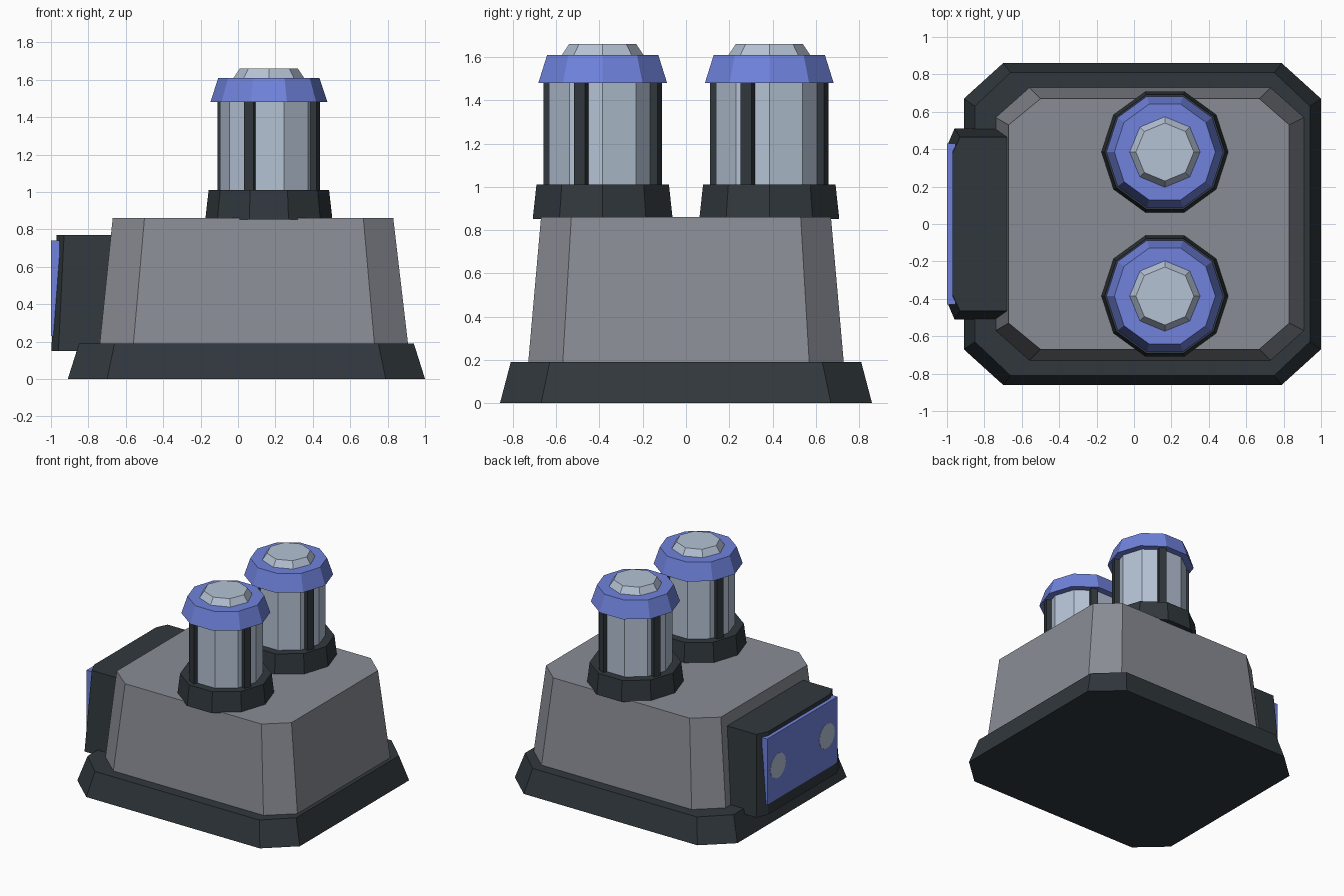
import bpy, bmesh, math
from mathutils import Matrix

if "Cube" in bpy.data.objects:
    bpy.data.objects.remove(bpy.data.objects["Cube"])


def material(name, rgb):
    m = bpy.data.materials.new(name)
    m.diffuse_color = (*rgb, 1)
    m.use_nodes = True
    m.node_tree.nodes["Principled BSDF"].inputs["Base Color"].default_value = m.diffuse_color
    return m


DARK = material("dark slate", (0.030, 0.039, 0.046))
GREY = material("body grey", (0.255, 0.265, 0.30))
LIGHT = material("pale steel", (0.46, 0.54, 0.66))
BLUE = material("blue", (0.16, 0.225, 0.72))


def finish(name, bm, mat):
    bmesh.ops.recalc_face_normals(bm, faces=bm.faces)
    me = bpy.data.meshes.new(name)
    bm.to_mesh(me)
    bm.free()
    me.materials.append(mat)
    ob = bpy.data.objects.new(name, me)
    bpy.context.collection.objects.link(ob)
    return ob


def loft(name, outlines, mat):
    """Skin a stack of (z, xy outline) sections and cap both ends."""
    bm = bmesh.new()
    rings = [[bm.verts.new((x, y, z)) for x, y in pts] for z, pts in outlines]
    for a, b in zip(rings, rings[1:]):
        for i in range(len(a)):
            j = (i + 1) % len(a)
            bm.faces.new((a[i], a[j], b[j], b[i]))
    bm.faces.new(rings[0][::-1])
    bm.faces.new(rings[-1])
    return finish(name, bm, mat)


def octagon(x0, x1, y, cx0, cx1, cy):
    """Rectangle with cut corners."""
    return [(cx0, -y), (cx1, -y), (x1, -cy), (x1, cy),
            (cx1, y), (cx0, y), (x0, cy), (x0, -cy)]


def ngon(n, r, cx, cy):
    return [(cx + r * math.cos(math.tau * i / n),
             cy + r * math.sin(math.tau * i / n)) for i in range(n)]


def block(name, matrix, mat):
    bm = bmesh.new()
    bmesh.ops.create_cube(bm, size=1, matrix=matrix)
    return finish(name, bm, mat)


def box(name, lo, hi, mat):
    mid = [(a + b) / 2 for a, b in zip(lo, hi)]
    size = [b - a for a, b in zip(lo, hi)]
    return block(name, Matrix.Translation(mid) @ Matrix.Diagonal((*size, 1)), mat)


# Plinth and main housing
loft("plinth", [(0, octagon(-0.91, 1.0, 0.86, -0.70, 0.79, 0.67)),
                (0.19, octagon(-0.85, 0.94, 0.81, -0.66, 0.75, 0.63))], DARK)
loft("housing", [(0.18, octagon(-0.74, 0.91, 0.73, -0.56, 0.73, 0.57)),
                 (0.86, octagon(-0.67, 0.83, 0.67, -0.50, 0.67, 0.53))], GREY)


# Side cabinet with cut outer corners, leaning inward
def cabinet_outline(front, corner, y, cy):
    return [(-0.62, y), (corner, y), (front, cy), (front, -cy), (corner, -y), (-0.62, -y)]


loft("side_cabinet", [(0.15, cabinet_outline(-0.998, -0.96, 0.51, 0.42)),
                      (0.77, cabinet_outline(-0.97, -0.93, 0.465, 0.38))], DARK)
box("cabinet_panel", (-0.999, -0.43, 0.23), (-0.955, 0.43, 0.74), BLUE)

# Round lamps on the panel
for s in (-1, 1):
    bm = bmesh.new()
    bmesh.ops.create_cone(bm, cap_ends=True, segments=16, radius1=0.095, radius2=0.095,
                          depth=0.006,
                          matrix=Matrix.Translation((-0.998, s * 0.30, 0.485))
                          @ Matrix.Rotation(math.pi / 2, 4, 'Y'))
    finish("panel_lamp", bm, LIGHT)

# Two towers: foot, core, struts, cap and lid
TX = 0.165
for ty in (-0.385, 0.385):
    def tier(name, n, z0, r0, z1, r1, mat):
        loft(name, [(z0, ngon(n, r0, TX, ty)), (z1, ngon(n, r1, TX, ty))], mat)

    tier("tower_foot", 10, 0.852, 0.34, 1.01, 0.322, DARK)
    tier("tower_core", 10, 1.00, 0.26, 1.49, 0.26, LIGHT)
    tier("tower_cap", 10, 1.48, 0.313, 1.61, 0.27, BLUE)
    tier("tower_lid", 8, 1.60, 0.195, 1.66, 0.155, LIGHT)
    for k in range(4):
        m = (Matrix.Translation((TX, ty, 0))
             @ Matrix.Rotation(math.radians(-22 + 90 * k), 4, 'Z')
             @ Matrix.Translation((0.255, 0, 1.25))
             @ Matrix.Diagonal((0.06, 0.055, 0.50, 1)))
        block("tower_strut", m, DARK)
